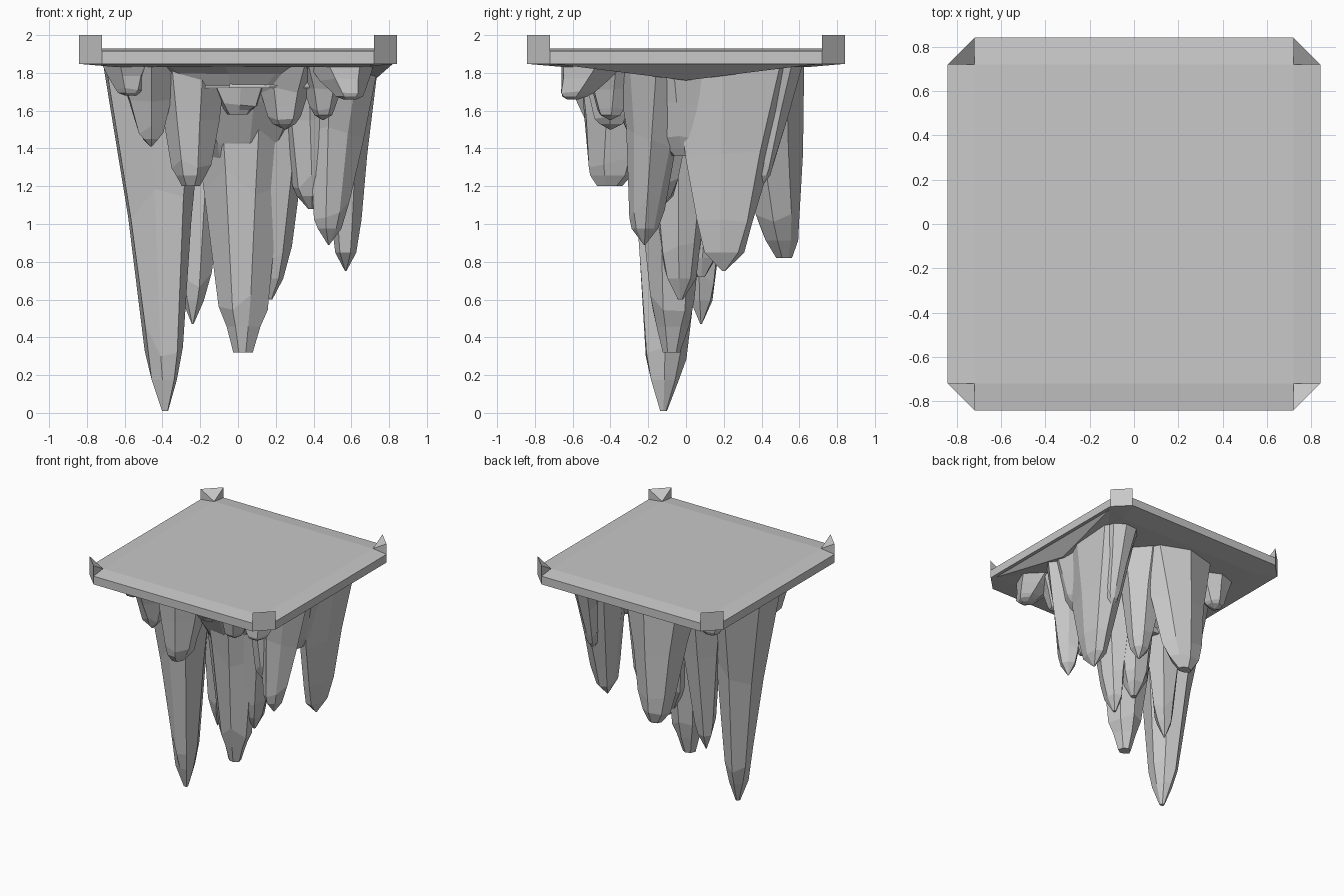
import bpy
import bmesh
import math
import random

random.seed(4)

if "Cube" in bpy.data.objects:
    bpy.data.objects.remove(bpy.data.objects["Cube"], do_unlink=True)

# One stone colour for everything
STONE = (0.58, 0.58, 0.58, 1.0)
stone = bpy.data.materials.new("grey_stone")
stone.use_nodes = True
stone.diffuse_color = STONE
shader = next(n for n in stone.node_tree.nodes if n.type == 'BSDF_PRINCIPLED')
shader.inputs["Base Color"].default_value = STONE


def finish(name, bm):
    """Turn a bmesh into a flat shaded stone object."""
    bmesh.ops.recalc_face_normals(bm, faces=bm.faces[:])
    mesh = bpy.data.meshes.new(name)
    bm.to_mesh(mesh)
    bm.free()
    mesh.materials.append(stone)
    obj = bpy.data.objects.new(name, mesh)
    bpy.context.collection.objects.link(obj)
    return obj


def hull(name, points):
    """Convex solid around a few points."""
    bm = bmesh.new()
    for p in points:
        bm.verts.new(p)
    bmesh.ops.convex_hull(bm, input=bm.verts[:])
    bmesh.ops.delete(bm, geom=[v for v in bm.verts if not v.link_faces],
                     context='VERTS')
    bmesh.ops.dissolve_limit(bm, angle_limit=math.radians(0.5),
                             verts=bm.verts[:], edges=bm.edges[:])
    return finish(name, bm)


# (fraction of the length, width) from root to just above the tip
TAPER = [(0, 1), (0.4, 0.6), (0.8, 0.34), (0.91, 0.22)]
ROOT_Z = 1.84


def spike(name, root, radius, tip, blunt=1.0, flat=0.02, sides=8):
    """Faceted hanging spike; a low blunt value keeps it wide for longer."""
    bm = bmesh.new()
    start = random.uniform(0, math.tau)
    ribs = [random.uniform(0.86, 1.1) for _ in range(sides)]
    rings = []
    for t, width in TAPER + [(1, None)]:
        w = flat if width is None else max(width ** blunt, flat)
        ring = []
        for i, rib in enumerate(ribs):
            a = start + math.tau * i / sides
            rough = rib * (random.uniform(0.92, 1.08) if t else 1)
            drop = random.uniform(-0.06, 0.06) if 0 < t < 0.9 else 0
            s = t + drop
            ring.append(bm.verts.new((
                root[0] + (tip[0] - root[0]) * s + math.cos(a) * radius[0] * w * rough,
                root[1] + (tip[1] - root[1]) * s + math.sin(a) * radius[1] * w * rough,
                ROOT_Z + (tip[2] - ROOT_Z) * s)))
        rings.append(ring)
    for upper, lower in zip(rings, rings[1:]):
        for i in range(sides):
            j = (i + 1) % sides
            bm.faces.new((upper[i], upper[j], lower[j], lower[i]))
    bm.faces.new(rings[0])
    bm.faces.new(rings[-1])
    return finish(name, bm)


# Platform: chamfered square slab with a gently raised top
OUT, IN = 0.843, 0.72
LOW, RIM, TOP, PEAK = 1.848, 1.915, 1.93, 2.0
corners = [(sx, sy) for sx in (-1, 1) for sy in (-1, 1)]
slab = []
for sx, sy in corners:
    for z in (LOW, RIM):
        slab += [(sx * OUT, sy * IN, z), (sx * IN, sy * OUT, z)]
    slab += [(sx * IN, sy * IN, TOP), (sx * 0.66, sy * 0.66, 1.832)]
hull("platform", slab)

# Underside sagging towards the left wall
hull("left_underside", [(0.72, 0, 1.76), (0.45, 0, 1.8)]
     + [(x, s * y, LOW) for s in (-1, 1) for x, y in ((0.82, 0.7), (0.45, 0.45))])

# Corner posts: upright outer face, sloping inwards to the platform
for sx, sy in corners:
    name = ("back" if sy > 0 else "front") + ("_left" if sx > 0 else "_right")
    a, b, c = (sx * OUT, sy * IN), (sx * IN, sy * OUT), (sx * IN, sy * IN)
    hull(name + "_corner_post",
         [(*p, z) for p in (a, b) for z in (LOW, PEAK)] + [(*c, LOW), (*c, TOP)])

# Rock core and the shallow masses that join the roots
spike("rock_core", (0, 0), (0.5, 0.45), (0, 0, 1.3), 0.5, 0.45, sides=11)
spike("front_skirt", (0, -0.42), (0.66, 0.22), (0, -0.4, 1.72), 0.5, 0.65, sides=12)
spike("left_wall", (0.54, 0.02), (0.19, 0.36), (0.54, 0.01, 1.36), 0.6, 0.25)

# Long stalactites
spike("right_stalactite", (-0.43, -0.09), (0.29, 0.33), (-0.385, -0.12, 0.01), 0.95, 0.06, 7)
spike("centre_stalactite", (0.03, -0.07), (0.3, 0.31), (0.025, -0.08, 0.32), 0.8, 0.16, 7)
spike("centre_side_rib", (0.24, -0.02), (0.22, 0.25), (0.17, -0.03, 0.6), 0.8, 0.05, 7)
spike("centre_back_rib", (0.05, 0.12), (0.24, 0.22), (0.07, 0.08, 0.72), 0.7, 0.1, 7)
spike("inner_stalactite", (-0.2, 0.1), (0.22, 0.22), (-0.24, 0.08, 0.47), 0.9, sides=6)
spike("left_stalactite", (0.55, 0.28), (0.19, 0.34), (0.57, 0.2, 0.75), 0.75, sides=7)
spike("left_front_stalactite", (0.53, -0.15), (0.2, 0.21), (0.48, -0.22, 0.89), 0.75, sides=7)
spike("left_inner_stalactite", (0.36, -0.14), (0.2, 0.24), (0.39, -0.16, 1.08), 0.6, 0.1, 7)
spike("back_stalactite", (-0.06, 0.4), (0.33, 0.24), (-0.08, 0.52, 0.82), 0.65, 0.17, 7)
spike("back_inner_stalactite", (0.14, 0.24), (0.24, 0.24), (0.18, 0.27, 0.93), 0.8, sides=7)
spike("back_left_lobe", (0.55, 0.5), (0.15, 0.13), (0.56, 0.4, 1.2), 0.8)

# Short stalactites and nubs
spike("front_right_stalactite", (-0.26, -0.33), (0.21, 0.28), (-0.25, -0.41, 1.2), 0.55, 0.25, 7)
spike("front_right_nub", (-0.48, -0.41), (0.2, 0.22), (-0.46, -0.45, 1.41), sides=6)
spike("front_right_corner_nub", (-0.56, -0.5), (0.15, 0.18), (-0.57, -0.54, 1.68), 0.6, 0.2, 6)
spike("front_left_corner_nub", (0.54, -0.5), (0.18, 0.2), (0.59, -0.6, 1.66), 0.6, 0.2, 6)
spike("front_left_nub", (0.26, -0.38), (0.2, 0.22), (0.25, -0.4, 1.5), 0.8, sides=6)
spike("front_left_side_nub", (0.45, -0.38), (0.17, 0.2), (0.45, -0.4, 1.55), 0.8, sides=6)
spike("front_centre_nub", (0, -0.34), (0.22, 0.22), (0, -0.38, 1.58), 0.7, 0.25, 7)
spike("back_right_nub", (-0.49, 0.34), (0.18, 0.17), (-0.5, 0.38, 1.58), 0.7, sides=7)
